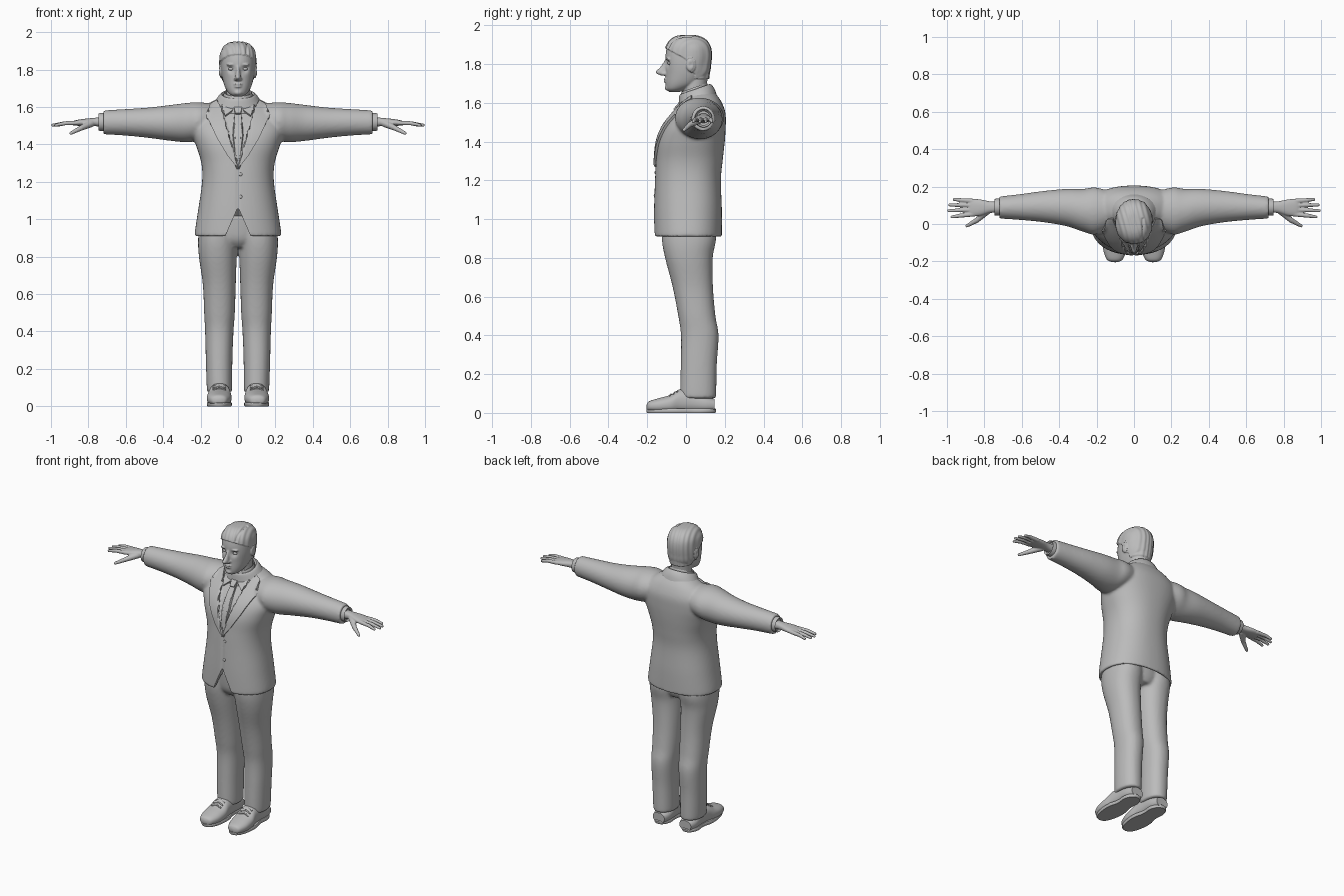
import bpy, bmesh, math
from mathutils import Vector
from mathutils.bvhtree import BVHTree

if "Cube" in bpy.data.objects:
    bpy.data.objects.remove(bpy.data.objects["Cube"])

grey = bpy.data.materials.new("plain_grey")
grey.use_nodes = True
COLOUR = (0.5, 0.5, 0.5, 1)
grey.diffuse_color = COLOUR
for node in grey.node_tree.nodes:
    if node.type == 'BSDF_PRINCIPLED':
        node.inputs["Base Color"].default_value = COLOUR


def spline(rows, steps):
    """Smooth rows of numbers with a Catmull-Rom spline."""
    out = []
    for i in range(len(rows) - 1):
        a, b, c, d = (rows[max(0, min(len(rows) - 1, i + k))] for k in (-1, 0, 1, 2))
        for j in range(steps):
            t = j / steps
            out.append([0.5 * (2 * q + (r - p) * t + (2*p - 5*q + 4*r - s) * t*t
                               + (3*q - p - 3*r + s) * t**3) for p, q, r, s in zip(a, b, c, d)])
    return out + [list(rows[-1])]


def loft(bm, axis, rows, side=1, p=2.0, n=40, steps=5, tilt=0):
    """Rows are (position along axis, two centre values, two radii)."""
    rings = []
    for t, c1, c2, r1, r2 in spline(rows, steps):
        ring = []
        for k in range(n):
            a = 2 * math.pi * k / n
            ca, sa = math.cos(a), math.sin(a)
            u = c1 + max(r1, .001) * math.copysign(abs(ca) ** (2 / p), ca)
            v = c2 + max(r2, .001) * math.copysign(abs(sa) ** (2 / p), sa)
            x, y, z = {'x': (t, u, v), 'y': (u, t, v), 'z': (u, v, t)}[axis]
            ring.append(bm.verts.new((x * side, y, z + tilt * (y - c2))))
        rings.append(ring)
    for a, b in zip(rings, rings[1:]):
        for k in range(n):
            m = (k + 1) % n
            bm.faces.new((a[k], a[m], b[m], b[k]))
    bm.faces.new(rings[0])
    bm.faces.new(rings[-1])


def ball(bm, centre, size):
    made = bmesh.ops.create_icosphere(bm, subdivisions=3, radius=1)["verts"]
    for v in made:
        v.co = Vector(centre) + Vector([a * b for a, b in zip(v.co, size)])


def finger(bm, start, end, r0, r1, side):
    for i in range(17):
        t = i / 16
        c = Vector(start).lerp(Vector(end), t)
        ball(bm, (c.x * side, c.y, c.z), [r0 + (r1 - r0) * t] * 3)


def finish(bm, name, voxel=0, relax=0, thick=0, angle=45):
    bmesh.ops.recalc_face_normals(bm, faces=bm.faces)
    mesh = bpy.data.meshes.new(name)
    bm.to_mesh(mesh)
    bm.free()
    obj = bpy.data.objects.new(name, mesh)
    bpy.context.collection.objects.link(obj)
    if voxel:
        m = obj.modifiers.new("blend", 'REMESH')
        m.mode, m.voxel_size = 'VOXEL', voxel
    if relax:
        m = obj.modifiers.new("relax", 'SMOOTH')
        m.iterations, m.factor = relax, 0.5
    if thick:
        m = obj.modifiers.new("thickness", 'SOLIDIFY')
        m.thickness, m.offset = thick, 0
    if obj.modifiers:
        graph = bpy.context.evaluated_depsgraph_get()
        obj.data = bpy.data.meshes.new_from_object(obj.evaluated_get(graph))
        obj.modifiers.clear()
    obj.data.materials.clear()
    obj.data.materials.append(grey)
    obj.data.shade_smooth()
    obj.data.set_sharp_from_angle(angle=math.radians(angle))
    return obj


def bump(co, centre, radius):
    return math.exp(-((co - Vector(centre)).length / radius) ** 2)


# Jacket body and sleeves, blended into one skin
bm = bmesh.new()
loft(bm, 'z', [(1.0, 0, .01, .19, .15), (.92, 0, .01, .21, .155), (.908, 0, .01, .228, .173),
               (.93, 0, .01, .231, .175), (1.05, 0, .01, .213, .175), (1.2, 0, .01, .192, .17),
               (1.3, 0, .017, .196, .172), (1.4, 0, .027, .226, .173), (1.48, 0, .045, .25, .16),
               (1.55, 0, .07, .235, .133), (1.61, 0, .085, .17, .095), (1.65, 0, .08, .1, .07)],
     p=2.3, n=64)
for s in (1, -1):
    loft(bm, 'x', [(.08, .08, 1.54, .08, .07), (.2, .07, 1.525, .125, .1), (.27, .073, 1.517, .115, .105),
                   (.36, .088, 1.515, .1, .096), (.48, .093, 1.516, .084, .081),
                   (.6, .091, 1.518, .07, .071), (.72, .088, 1.518, .059, .064)], s)
jacket = finish(bm, "jacket", voxel=.008, relax=8)
for v in jacket.data.vertices:
    x, y, z = v.co
    if y < .04 and z > 1.27 and abs(x) < (z - 1.27) * .27:        # sunken shirt opening
        v.co.y += .012
    if y < -.06 and z < 1.27:                                     # closing seam and hem notch
        v.co.y += .005 * math.exp(-(x / .006) ** 2)
        v.co.z = max(z, 1.065 - 2.3 * abs(x))
skin = BVHTree.FromPolygons([v.co.copy() for v in jacket.data.vertices],
                            [tuple(f.vertices) for f in jacket.data.polygons])


def plate(name, outline, lift, thick, side=1):
    """A cloth panel drawn in x, z and laid on the jacket front."""
    bm = bmesh.new()
    bm.faces.new([bm.verts.new((x * side, 0, z)) for x, z in outline])
    bmesh.ops.triangulate(bm, faces=bm.faces)
    for _ in range(3):
        bmesh.ops.subdivide_edges(bm, edges=bm.edges, cuts=1, use_grid_fill=True)
    for v in bm.verts:
        hit = skin.ray_cast(Vector((v.co.x, -1, v.co.z)), Vector((0, 1, 0)))[0]
        if hit is None:
            hit = skin.find_nearest(v.co)[0]
        v.co.y = hit.y - lift
    finish(bm, name, thick=thick)


# Lapels, shirt collar wings, tie and buttons
for s, word in ((1, "left"), (-1, "right")):
    plate(word + "_lapel", [(0, 1.27), (.055, 1.34), (.11, 1.43), (.16, 1.535), (.13, 1.55), (.165, 1.575),
                            (.15, 1.61), (.11, 1.635), (.09, 1.59), (.05, 1.45)], .006, .014, s)
    plate(word + "_collar_wing", [(.008, 1.605), (.035, 1.575), (.068, 1.552), (.09, 1.6),
                                  (.08, 1.64), (.05, 1.64)], .014, .012, s)
half = [(.018, 1.565), (.027, 1.45), (.008, 1.29)]
plate("tie", half + [(-x, z) for x, z in reversed(half)], .008, .012)
half = [(.024, 1.605), (.014, 1.56)]
plate("tie_knot", half + [(-x, z) for x, z in reversed(half)], .016, .022)
for i, z in enumerate((1.24, 1.12)):
    bm = bmesh.new()
    y = skin.ray_cast(Vector((.014, -1, z)), Vector((0, 1, 0)))[0].y
    ball(bm, (.014, y, z), (.009, .004, .009))
    finish(bm, "button_%d" % (i + 1))

# Collars around the neck, lower at the front
for name, rows in (
        ("jacket_collar", [(1.6, 0, .06, .14, .1), (1.64, 0, .055, .115, .092), (1.668, 0, .047, .093, .08),
                           (1.66, 0, .047, .08, .07), (1.6, 0, .047, .078, .068)]),
        ("shirt_collar", [(1.6, 0, .045, .084, .072), (1.672, 0, .043, .076, .068),
                          (1.67, 0, .043, .068, .06), (1.6, 0, .045, .066, .058)])):
    bm = bmesh.new()
    loft(bm, 'z', rows, steps=3, tilt=.35)
    finish(bm, name)

# Head with neck, nose, ears, brows and lips blended together
bm = bmesh.new()
loft(bm, 'z', [(1.56, 0, .055, .064, .066), (1.66, 0, .045, .062, .062), (1.76, 0, .05, .064, .065)])
loft(bm, 'z', [(1.655, 0, -.06, .02, .025), (1.67, 0, -.048, .046, .052), (1.7, 0, -.02, .067, .085),
               (1.75, 0, .003, .083, .108), (1.8, 0, .007, .09, .114), (1.85, 0, .01, .091, .115),
               (1.89, 0, .011, .086, .107), (1.92, 0, .011, .069, .086), (1.937, 0, .01, .043, .053),
               (1.941, 0, .01, .01, .01)], p=2.15)
loft(bm, 'z', [(1.82, 0, -.1, .008, .01), (1.785, 0, -.112, .011, .02), (1.757, 0, -.12, .016, .038),
               (1.74, 0, -.108, .014, .02)])
ball(bm, (0, -.103, 1.722), (.024, .013, .006))
ball(bm, (0, -.102, 1.709), (.021, .013, .006))
ball(bm, (0, -.09, 1.677), (.024, .02, .016))
for s in (1, -1):
    ball(bm, (.012 * s, -.112, 1.75), (.01, .015, .009))
    ball(bm, (.038 * s, -.09, 1.826), (.024, .018, .008))
    ball(bm, (.093 * s, .022, 1.795), (.011, .021, .034))
head = finish(bm, "head", voxel=.0045, relax=3)
normals = [v.normal.copy() for v in head.data.vertices]
for v, nrm in zip(head.data.vertices, normals):
    x, y, z = v.co
    line = 1.725 if y > .045 else 1.825 - .55 * y - .05 * min(1, max(0, y / .02))
    if abs(x) > .094 and z < 1.83:
        line = 2
    if z > line:                                                  # combed hair layer
        v.co += nrm * (.008 + .0015 * math.sin(x * 260 + y * 70))
        v.co -= nrm * .007 * math.exp(-((x - .045) / .005) ** 2) * (y < .03 and z > 1.88)
    for s in (1, -1):
        v.co.y += .013 * bump(v.co, (.037 * s, -.1, 1.803), .02)    # eye sockets
        v.co.x -= s * .006 * bump(v.co, (.105 * s, .025, 1.797), .013)
for s, word in ((1, "left"), (-1, "right")):
    bm = bmesh.new()
    ball(bm, (.037 * s, -.084, 1.804), (.015, .011, .009))
    finish(bm, word + "_eye")

# Trousers
bm = bmesh.new()
loft(bm, 'z', [(.85, 0, .02, .09, .1), (.9, 0, .013, .17, .128), (1.02, 0, .01, .19, .14)])
for s in (1, -1):
    loft(bm, 'z', [(1.02, .1, .012, .1, .135), (.9, .108, .015, .105, .14), (.8, .108, .015, .101, .123),
                   (.65, .1, .035, .088, .104), (.5, .099, .056, .082, .096), (.4, .1, .071, .076, .097),
                   (.25, .101, .066, .071, .093), (.1, .099, .063, .068, .093),
                   (.075, .098, .063, .064, .09)], s, p=2.2)
finish(bm, "trousers", voxel=.009, relax=5)

for s, word in ((1, "left"), (-1, "right")):
    # Shoe upper, sole and laces
    bm = bmesh.new()
    loft(bm, 'y', [(-.203, .103, .03, .015, .012), (-.19, .103, .034, .042, .026), (-.14, .102, .038, .062, .038),
                   (-.08, .1, .045, .066, .048), (-.03, .098, .06, .058, .062), (.03, .097, .058, .054, .058),
                   (.1, .097, .045, .054, .043), (.148, .097, .04, .042, .032)], s, p=2.3)
    shoe = finish(bm, word + "_shoe")
    for v in shoe.data.vertices:
        v.co.z = max(v.co.z, .012)
    bm = bmesh.new()
    loft(bm, 'z', [(0, .1, -.025, .064, .176), (.006, .1, -.025, .068, .18), (.018, .1, -.025, .068, .18),
                   (.022, .1, -.025, .064, .176)], s, p=2.4, steps=1)
    for v in bm.verts:
        v.co.x -= s * (v.co.x * s - .1) * .25 * math.exp(-((v.co.y - .03) / .045) ** 2)
    finish(bm, word + "_sole")
    bm = bmesh.new()
    for i in range(3):
        y, z = -.085 + .02 * i, .094 + .01 * i
        for d in (1, -1):
            finger(bm, (.1 - .032 * d, y, z - .006), (.1, y + .008, z + .002), .005, .005, s)
    finish(bm, word + "_laces", voxel=.003)

    # Shirt cuff, palm, fingers and thumb
    bm = bmesh.new()
    loft(bm, 'x', [(.69, .09, 1.52, .046, .048), (.74, .09, 1.52, .045, .047), (.745, .09, 1.52, .041, .043),
                   (.735, .09, 1.52, .035, .037)], s, steps=2)
    finish(bm, word + "_cuff")
    bm = bmesh.new()
    loft(bm, 'x', [(.72, .09, 1.52, .03, .027), (.77, .09, 1.52, .031, .022), (.82, .088, 1.518, .043, .019),
                   (.865, .087, 1.515, .047, .015), (.885, .087, 1.513, .04, .01)], s, p=2.3)
    for y0, y1, tip in ((.052, .038, .973), (.076, .071, .991), (.1, .102, .986), (.123, .132, .962)):
        finger(bm, (.86, y0, 1.515), (.925, (y0 + y1) / 2, 1.513), .0125, .011, s)
        finger(bm, (.925, (y0 + y1) / 2, 1.513), (tip, y1, 1.503), .011, .0085, s)
    finger(bm, (.785, .07, 1.512), (.84, .02, 1.487), .02, .014, s)
    finger(bm, (.84, .02, 1.487), (.893, -.01, 1.46), .014, .009, s)
    finish(bm, word + "_hand", voxel=.004, relax=3)
